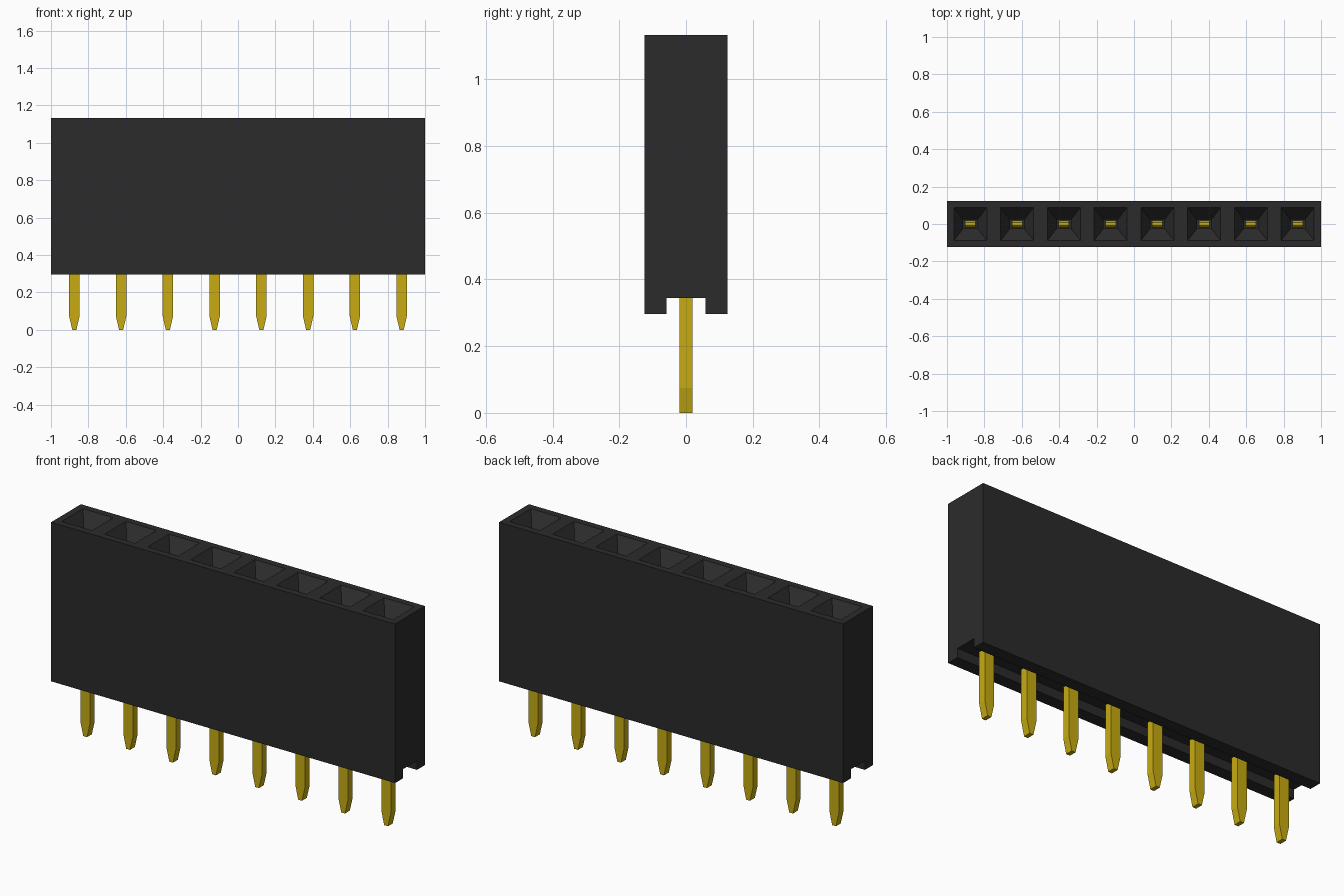
import bpy
import bmesh

if "Cube" in bpy.data.objects:
    bpy.data.objects.remove(bpy.data.objects["Cube"])

COUNT, PITCH = 8, 0.25
BOTTOM, TOP, HALF_Y = 0.297, 1.133, 0.124
GROOVE_Y, GROOVE_Z = 0.058, 0.345
CENTRES = [(i - (COUNT - 1) / 2) * PITCH for i in range(COUNT)]


def material(name, colour):
    mat = bpy.data.materials.new(name)
    mat.use_nodes = True
    mat.diffuse_color = (*colour, 1)
    bsdf = mat.node_tree.nodes["Principled BSDF"]
    bsdf.inputs["Base Color"].default_value = (*colour, 1)
    bsdf.inputs["Roughness"].default_value = 0.6
    return mat


def make_object(name, bm, mat=None):
    bmesh.ops.recalc_face_normals(bm, faces=bm.faces)
    mesh = bpy.data.meshes.new(name)
    bm.to_mesh(mesh)
    bm.free()
    obj = bpy.data.objects.new(name, mesh)
    bpy.context.collection.objects.link(obj)
    if mat:
        mesh.materials.append(mat)
    return obj


def loft(bm, x, sections):
    """Stack rectangular sections (half x, half y, z) into a closed solid."""
    rings = []
    for hx, hy, z in sections:
        corners = ((-hx, -hy), (hx, -hy), (hx, hy), (-hx, hy))
        rings.append([bm.verts.new((x + cx, cy, z)) for cx, cy in corners])
    for low, high in zip(rings, rings[1:]):
        for i in range(4):
            j = (i + 1) % 4
            bm.faces.new((low[i], low[j], high[j], high[i]))
    bm.faces.new(rings[0][::-1])
    bm.faces.new(rings[-1])


black = material("black plastic", (0.024, 0.024, 0.024))
gold = material("gold metal", (0.57, 0.41, 0.006))

# Housing: grooved cross-section extruded along x
bm = bmesh.new()
half = [(GROOVE_Y, GROOVE_Z), (GROOVE_Y, BOTTOM), (HALF_Y, BOTTOM), (HALF_Y, TOP)]
profile = half + [(-y, z) for y, z in reversed(half)]
face = bm.faces.new([bm.verts.new((-1, y, z)) for y, z in profile])
extruded = bmesh.ops.extrude_face_region(bm, geom=[face])["geom"]
bmesh.ops.translate(bm, vec=(2, 0, 0),
                    verts=[v for v in extruded if isinstance(v, bmesh.types.BMVert)])
housing = make_object("housing", bm, black)

# Sockets: funnel mouth leading to a narrow shaft
bm = bmesh.new()
for x in CENTRES:
    loft(bm, x, [(0.038, 0.024, 0.6), (0.038, 0.024, TOP - 0.07),
                 (0.088, 0.088, TOP), (0.088, 0.088, TOP + 0.05)])
cutter = make_object("socket_cutter", bm, black)
cutter.hide_render = True

cut = housing.modifiers.new("sockets", 'BOOLEAN')
cut.operation = 'DIFFERENCE'
cut.solver = 'EXACT'
cut.object = cutter
bpy.context.view_layer.update()
evaluated = housing.evaluated_get(bpy.context.evaluated_depsgraph_get())
cut_mesh = bpy.data.meshes.new_from_object(evaluated)
housing.modifiers.clear()
housing.data = cut_mesh
bpy.data.objects.remove(cutter)

# Pins: flat blades with a tapered tip, reaching up into the sockets
for number, x in enumerate(CENTRES, 1):
    bm = bmesh.new()
    loft(bm, x, [(0.011, 0.02, 0), (0.028, 0.02, 0.074),
                 (0.028, 0.02, 0.8), (0.028, 0.008, 0.83)])
    make_object(f"pin_{number}", bm, gold)
